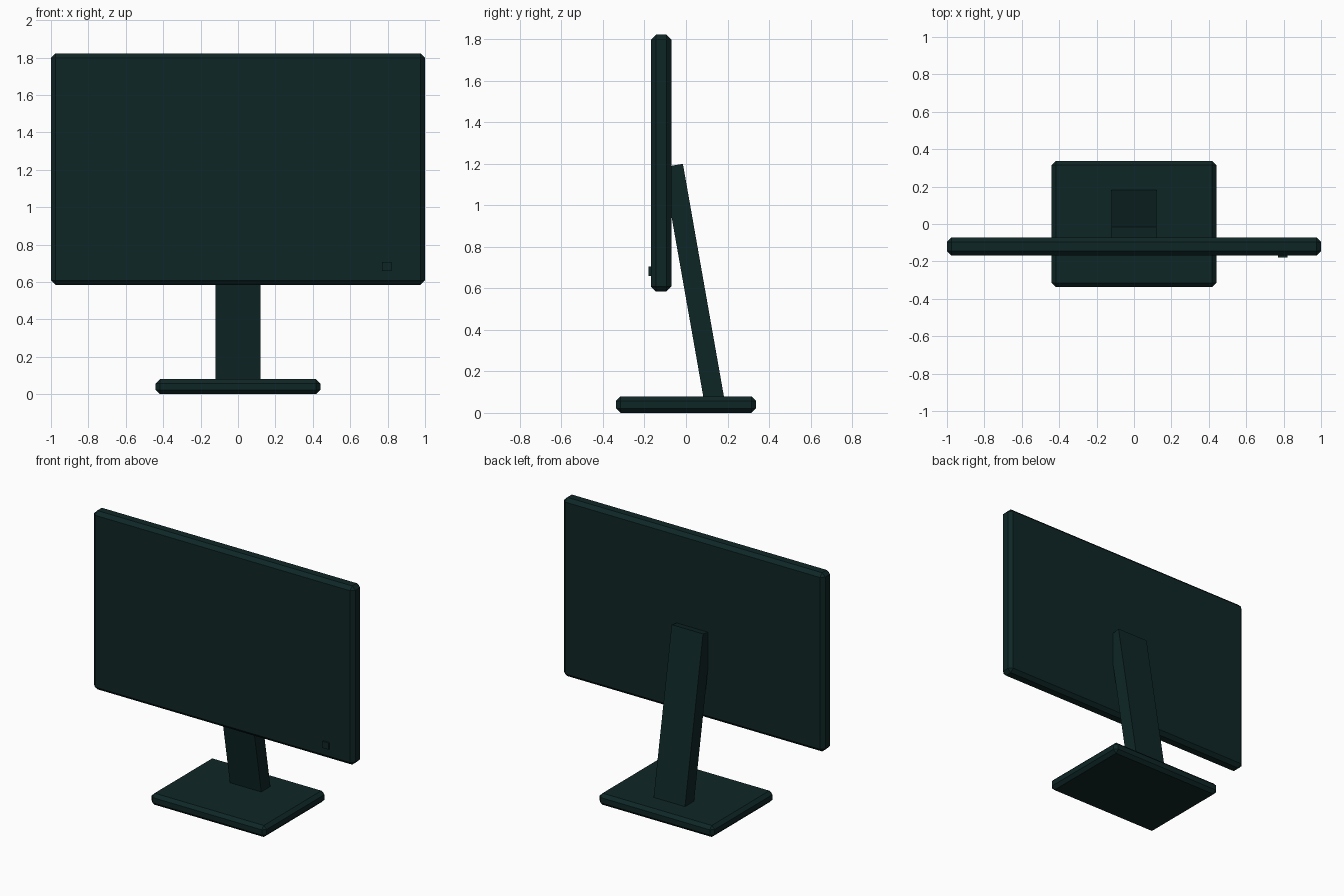
import bpy, math
from mathutils import Matrix

if "Cube" in bpy.data.objects:
    bpy.data.objects.remove(bpy.data.objects["Cube"])

# One dark teal plastic for the whole monitor
mat = bpy.data.materials.new("dark_teal_plastic")
mat.diffuse_color = (0.0047, 0.0195, 0.0195, 1)
mat.use_nodes = True
mat.node_tree.nodes["Principled BSDF"].inputs["Base Color"].default_value = mat.diffuse_color


def box(name, lo, hi, bevel=0.0):
    """Box between two corners, with an optional single-segment chamfer."""
    size = [b - a for a, b in zip(lo, hi)]
    mid = [(a + b) / 2 for a, b in zip(lo, hi)]
    bpy.ops.mesh.primitive_cube_add(size=1)
    ob = bpy.context.object
    ob.name = name
    ob.data.transform(Matrix.Diagonal((*size, 1)))
    ob.location = mid
    ob.data.materials.append(mat)
    if bevel:
        mod = ob.modifiers.new("chamfer", 'BEVEL')
        mod.width = bevel
        mod.segments = 1
    return ob


# Foot plate
box("base", (-0.44, -0.337, 0), (0.44, 0.337, 0.08), 0.022)

# Display slab
box("screen", (-1, -0.169, 0.585), (1, -0.071, 1.822), 0.024)

# Power button near the lower right corner
box("power_button", (0.77, -0.18, 0.66), (0.82, -0.16, 0.706))

# Stand leaning forward by 10 degrees from the base into the screen back
tilt = math.radians(10)
length, thick = 1.19, 0.098
stand = box("stand", (-0.12, -thick, -length), (0.12, 0, 0))
stand.data.transform(Matrix.Translation((0, -thick / 2, -length / 2)))
stand.location = (0, -0.015, 1.2)  # pivot on the rear top edge
stand.rotation_euler.x = tilt
